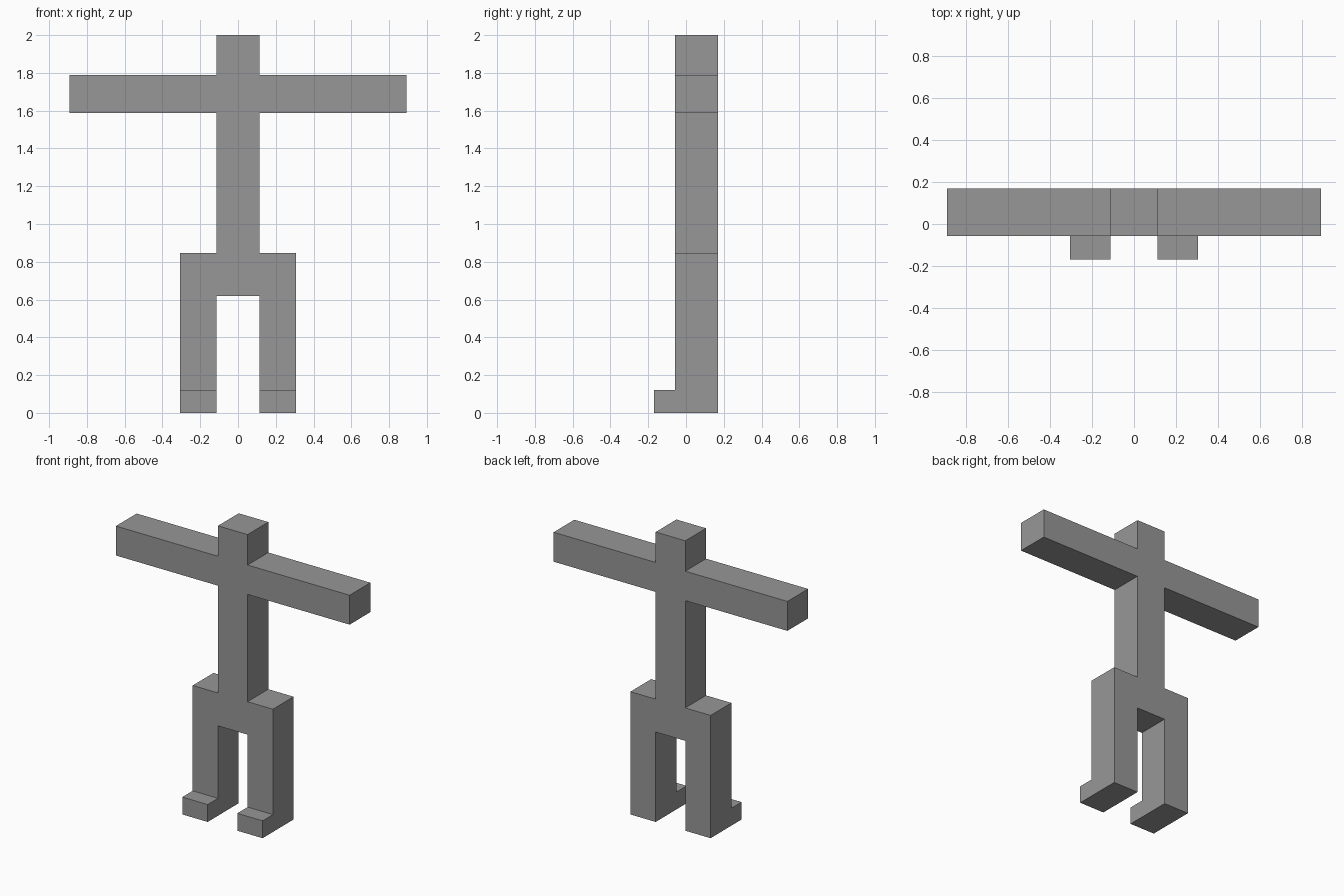
import bpy, bmesh

if "Cube" in bpy.data.objects:
    bpy.data.objects.remove(bpy.data.objects["Cube"])

FRONT, BACK, TOE = -0.057, 0.169, -0.169
INNER, OUTER, FOOT_TOP = 0.113, 0.306, 0.12

# Right half of the silhouette, from crotch round to the crown
half = [(INNER, 0.62), (INNER, FOOT_TOP), (OUTER, FOOT_TOP), (OUTER, 0.847),
        (INNER, 0.847), (INNER, 1.587), (0.892, 1.587), (0.892, 1.79),
        (INNER, 1.79), (INNER, 2.0)]
outline = half + [(-x, z) for x, z in reversed(half)]

grey = bpy.data.materials.new("plain grey")
grey.diffuse_color = (0.31, 0.31, 0.31, 1)
grey.use_nodes = True
grey.node_tree.nodes["Principled BSDF"].inputs["Base Color"].default_value = grey.diffuse_color

bm = bmesh.new()


def slide(faces, dy):
    """Extrude faces along y and return the new end faces."""
    geom = bmesh.ops.extrude_face_region(bm, geom=faces)["geom"]
    verts = [g for g in geom if isinstance(g, bmesh.types.BMVert)]
    bmesh.ops.translate(bm, verts=verts, vec=(0, dy, 0))
    return [g for g in geom if isinstance(g, bmesh.types.BMFace)]


# Body, arms and legs as one flat sheet at the back
ring = [bm.verts.new((x, BACK, z)) for x, z in outline]
sheet = [bm.faces.new(ring)]

# Lower end of each leg, joined to the sheet
n = len(ring)
for a, b in ((1, 2), (n - 3, n - 2)):
    low = [bm.verts.new((ring[i].co.x, BACK, 0)) for i in (b, a)]
    sheet.append(bm.faces.new([ring[a], ring[b]] + low))
bmesh.ops.recalc_face_normals(bm, faces=bm.faces)

# Keep the back sheet, thicken to the front, then push the feet forward
back = bmesh.ops.duplicate(bm, geom=sheet)["geom"]
front = slide(sheet, FRONT - BACK)
bmesh.ops.remove_doubles(bm, verts=bm.verts, dist=0.0001)
feet = [f for f in bm.faces
        if all(abs(v.co.y - FRONT) < 0.001 and v.co.z < FOOT_TOP + 0.001 for v in f.verts)]
slide(feet, TOE - FRONT)

bmesh.ops.recalc_face_normals(bm, faces=bm.faces)
mesh = bpy.data.meshes.new("standing_figure")
bm.to_mesh(mesh)
bm.free()
mesh.materials.append(grey)
figure = bpy.data.objects.new("standing_figure", mesh)
bpy.context.collection.objects.link(figure)
